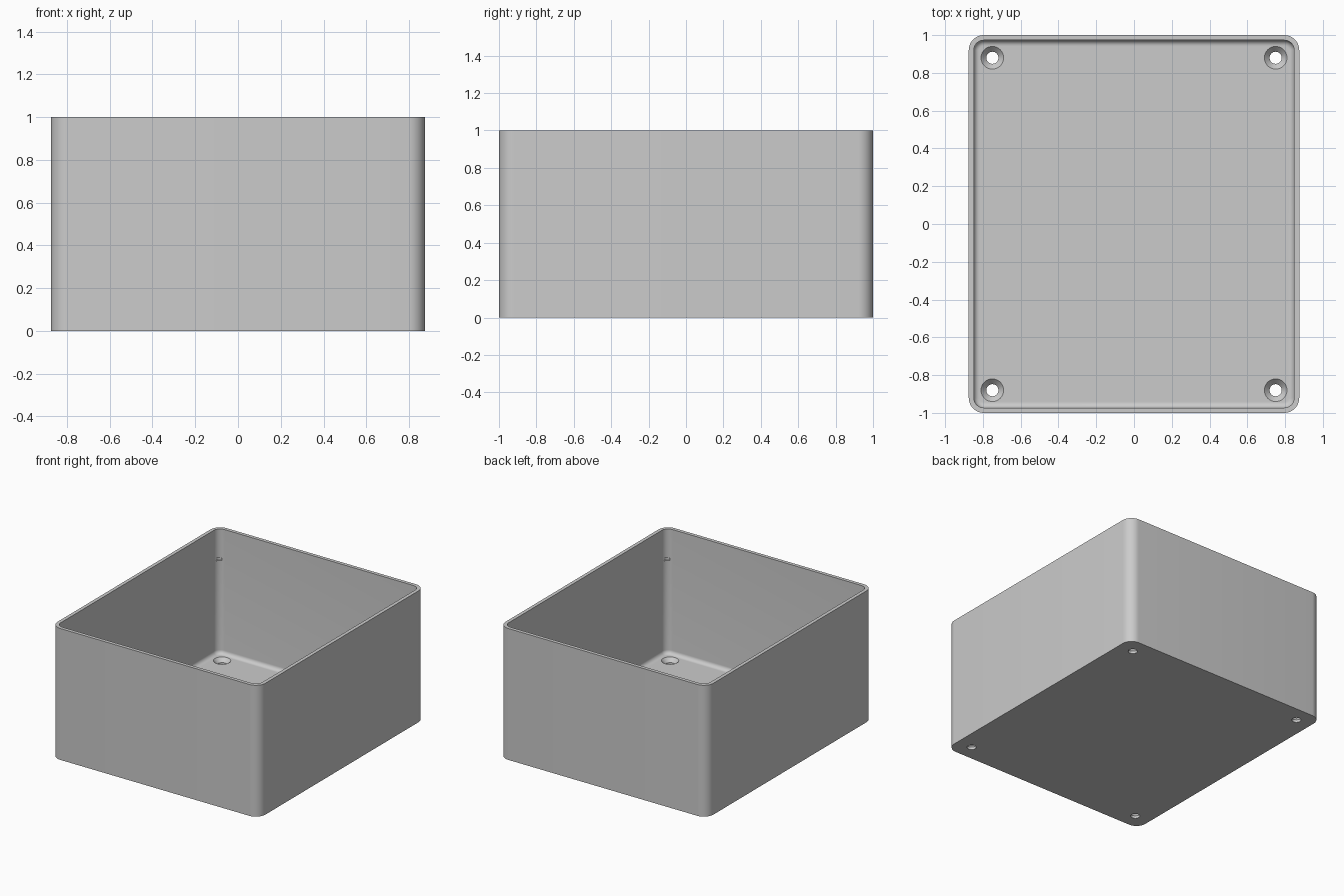
import bpy, bmesh
from math import sin, cos, pi

cube = bpy.data.objects.get("Cube")
if cube:
    bpy.data.objects.remove(cube, do_unlink=True)

HALF_X, HALF_Y, HEIGHT = 0.875, 1.0, 1.0
CORNER, WALL, FLOOR, FILLET = 0.08, 0.027, 0.05, 0.03

grey = bpy.data.materials.new("plain grey")
grey.use_nodes = True
grey.diffuse_color = (0.6, 0.6, 0.6, 1)
grey.node_tree.nodes["Principled BSDF"].inputs["Base Color"].default_value = (0.6, 0.6, 0.6, 1)


def rounded_ring(bm, inset, z, steps=10):
    """Rounded rectangle loop, inset from the outer outline."""
    r = CORNER - inset
    ring = []
    for k, (sx, sy) in enumerate([(1, 1), (-1, 1), (-1, -1), (1, -1)]):
        for i in range(steps + 1):
            a = (k + i / steps) * pi / 2
            ring.append(bm.verts.new((sx * (HALF_X - CORNER) + r * cos(a),
                                      sy * (HALF_Y - CORNER) + r * sin(a), z)))
    return ring


def round_ring(bm, x, y, r, z, steps=32):
    return [bm.verts.new((x + r * cos(2 * pi * i / steps),
                          y + r * sin(2 * pi * i / steps), z)) for i in range(steps)]


def skin(bm, rings):
    """Join successive loops and cap both ends."""
    for a, b in zip(rings, rings[1:]):
        n = len(a)
        for i in range(n):
            j = (i + 1) % n
            bm.faces.new((a[i], a[j], b[j], b[i]))
    bm.faces.new(rings[0])
    bm.faces.new(rings[-1])


def make_object(name, bm):
    bmesh.ops.recalc_face_normals(bm, faces=bm.faces)
    mesh = bpy.data.meshes.new(name)
    bm.to_mesh(mesh)
    bm.free()
    mesh.materials.append(grey)
    ob = bpy.data.objects.new(name, mesh)
    bpy.context.collection.objects.link(ob)
    return ob


# Open box: outer wall, rim, inner wall, floor fillet
bm = bmesh.new()
rings = [rounded_ring(bm, 0, 0), rounded_ring(bm, 0, HEIGHT), rounded_ring(bm, WALL, HEIGHT)]
for i in range(9):
    a = i / 8 * pi / 2
    rings.append(rounded_ring(bm, WALL + FILLET * (1 - cos(a)), FLOOR + FILLET * (1 - sin(a))))
skin(bm, rings)
box = make_object("open_box", bm)

# Countersunk screw holes, and small recesses in the inner corners
bm = bmesh.new()
for sx in (-1, 1):
    for sy in (-1, 1):
        x, y = sx * 0.75, sy * 0.88
        skin(bm, [round_ring(bm, x, y, r, z) for r, z in
                  [(0.032, -0.1), (0.032, 0.02), (0.06, FLOOR), (0.06, FLOOR + 0.02)]])
        x, y = sx * 0.825, sy * 0.95
        skin(bm, [round_ring(bm, x, y, 0.022, z) for z in (0.76, 0.78)])
cutter = make_object("hole_cutter", bm)
cutter.hide_render = True

cut = box.modifiers.new("holes", "BOOLEAN")
cut.operation = "DIFFERENCE"
cut.solver = "EXACT"
cut.object = cutter

bpy.ops.object.select_all(action="DESELECT")
box.select_set(True)
bpy.context.view_layer.objects.active = box
bpy.ops.object.modifier_apply(modifier=cut.name)
bpy.data.objects.remove(cutter, do_unlink=True)
bpy.ops.object.shade_smooth_by_angle(angle=pi / 6)
